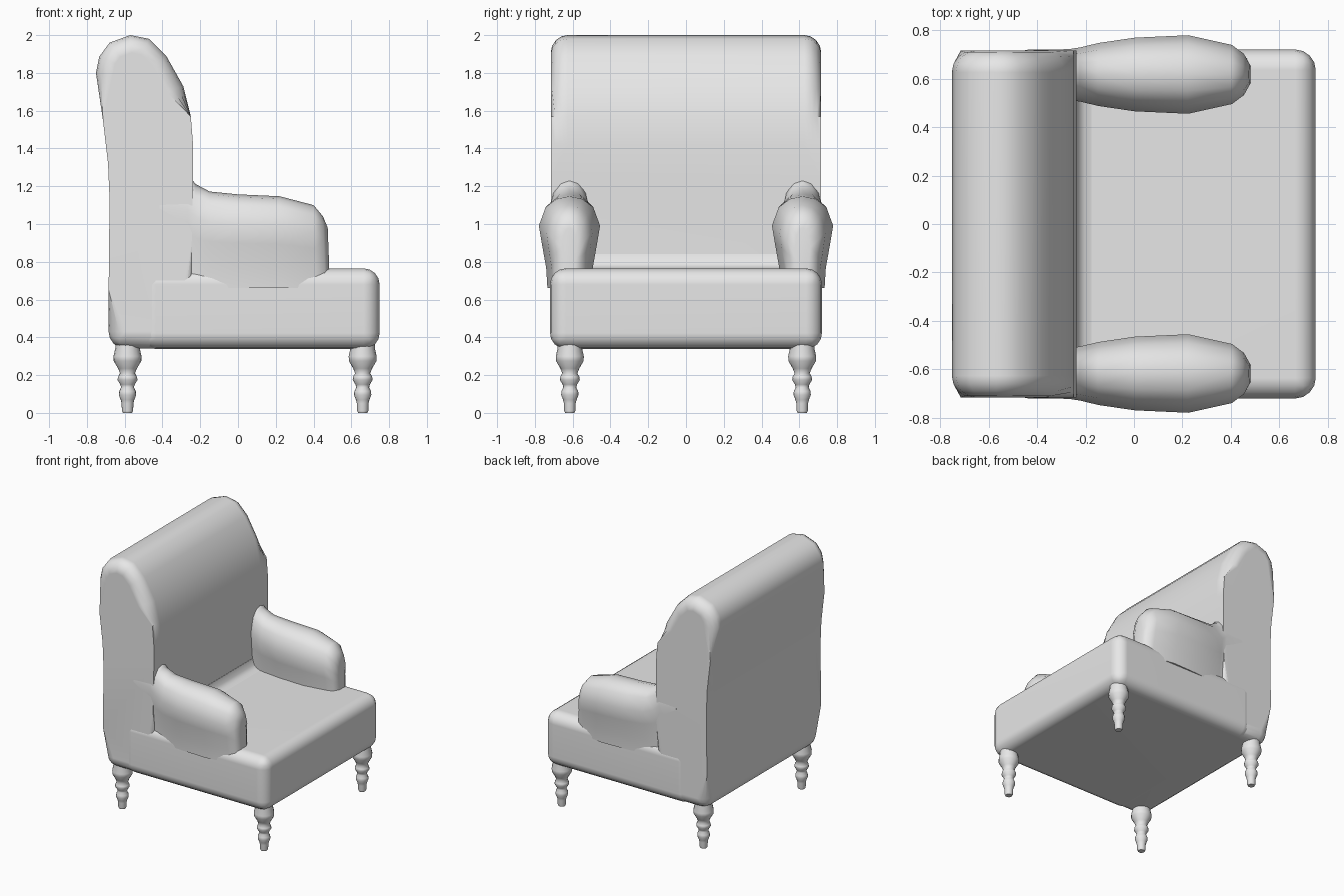
import bpy, bmesh, math

cube = bpy.data.objects.get("Cube")
if cube:
    bpy.data.objects.remove(cube, do_unlink=True)

grey = bpy.data.materials.new("soft_grey")
grey.use_nodes = True
grey.diffuse_color = (0.8, 0.8, 0.8, 1)
grey.node_tree.nodes["Principled BSDF"].inputs["Base Color"].default_value = (0.8, 0.8, 0.8, 1)


def finish(bm, name):
    """Turn a bmesh into a smooth shaded object."""
    bmesh.ops.recalc_face_normals(bm, faces=bm.faces[:])
    for f in bm.faces:
        f.smooth = True
    mesh = bpy.data.meshes.new(name)
    bm.to_mesh(mesh)
    bm.free()
    mesh.materials.append(grey)
    obj = bpy.data.objects.new(name, mesh)
    bpy.context.collection.objects.link(obj)
    bpy.ops.object.select_all(action='DESELECT')
    obj.select_set(True)
    bpy.context.view_layer.objects.active = obj
    bpy.ops.object.shade_smooth_by_angle(angle=math.radians(55))
    obj.modifiers.new("weighted", 'WEIGHTED_NORMAL').keep_sharp = True
    return obj


def loft(bm, rings, closed=True):
    """Bridge rings of points with quads and cap both ends."""
    rows = [[bm.verts.new(p) for p in ring] for ring in rings]
    n = len(rows[0])
    for a, b in zip(rows, rows[1:]):
        for i in range(n):
            j = (i + 1) % n
            bm.faces.new((a[i], a[j], b[j], b[i]))
    bm.faces.new(rows[0])
    bm.faces.new(rows[-1])


def round_edges(bm, edges, offset):
    bmesh.ops.bevel(bm, geom=edges, offset=offset, segments=4, profile=0.5,
                    affect='EDGES', clamp_overlap=False)


# Backrest: side profile drawn across the width, with padded ends
profile = [(-.685, .34), (-.685, .65), (-.68, 1.13), (-.688, 1.32), (-.715, 1.55),
           (-.752, 1.8), (-.735, 1.885), (-.68, 1.96), (-.57, 2.0), (-.47, 1.98),
           (-.38, 1.89), (-.29, 1.73), (-.25, 1.57), (-.238, 1.42), (-.238, 1.25),
           (-.245, .9), (-.245, .34)]
bm = bmesh.new()
loft(bm, [[(x, y, z) for x, z in profile] for y in (-.716, .716)])
rim = [e for e in bm.edges
       if e.verts[0].co.y == e.verts[1].co.y
       or all(v.co.z < .35 and v.co.x < -.6 for v in e.verts)]
round_edges(bm, rim, .09)
finish(bm, "backrest")

# Seat: padded block running into the backrest
bm = bmesh.new()
bmesh.ops.create_cube(bm, size=1)
for v in bm.verts:
    v.co.x = .75 if v.co.x > 0 else -.52
    v.co.y *= 1.44
    v.co.z = .765 if v.co.z > 0 else .338
round_edges(bm, bm.edges[:], .085)
finish(bm, "seat")

# Soft seam where the seat meets the backrest
bm = bmesh.new()
seam = [(-.3, .72), (-.3, .84), (-.243, .84), (-.232, .795), (-.205, .772), (-.17, .764)]
loft(bm, [[(x, y, z) for x, z in seam] for y in (-.55, .55)])
finish(bm, "seat_seam")

# Arms: bulging section swept from the backrest to a narrowed front
half = [(.72, 0), (.76, .22), (.9, .48), (1, .68), (.78, .88), (.42, .97)]
section = half + [(0, 1)] + [(-u, v) for u, v in reversed(half)]
stations = [(-.42, .10, 1.3), (-.27, .105, 1.27), (-.225, .112, 1.212), (-.15, .13, 1.172),
            (0, .152, 1.157), (.22, .162, 1.147), (.4, .122, 1.1), (.45, .085, 1.04),
            (.475, .04, .98)]
base = .66
for side, name in ((1, "left_arm"), (-1, "right_arm")):
    bm = bmesh.new()
    rings = []
    for x, width, top in stations:
        ring = []
        for u, v in section:
            # the lower part keeps a fuller width near the front
            w = max(width, .1) if v < .3 and x < .46 else width
            ring.append((x + .012 * (1 - v), side * (.617 + u * w), base + v * (top - base)))
        rings.append(ring)
    loft(bm, rings)
    finish(bm, name)

# Legs: turned spindles
turning = [(.024, 0), (.03, .012), (.031, .05), (.036, .07), (.046, .095), (.044, .115),
           (.034, .135), (.038, .15), (.053, .175), (.05, .192), (.04, .21), (.05, .235),
           (.073, .275), (.074, .3), (.064, .345), (.064, .4)]
sides = 16
for x, end in ((.66, "front"), (-.585, "back")):
    for y, side in ((.615, "left"), (-.615, "right")):
        bm = bmesh.new()
        loft(bm, [[(x + r * math.cos(math.tau * i / sides),
                    y + r * math.sin(math.tau * i / sides), z)
                   for i in range(sides)] for r, z in turning])
        finish(bm, f"{end}_{side}_leg")
